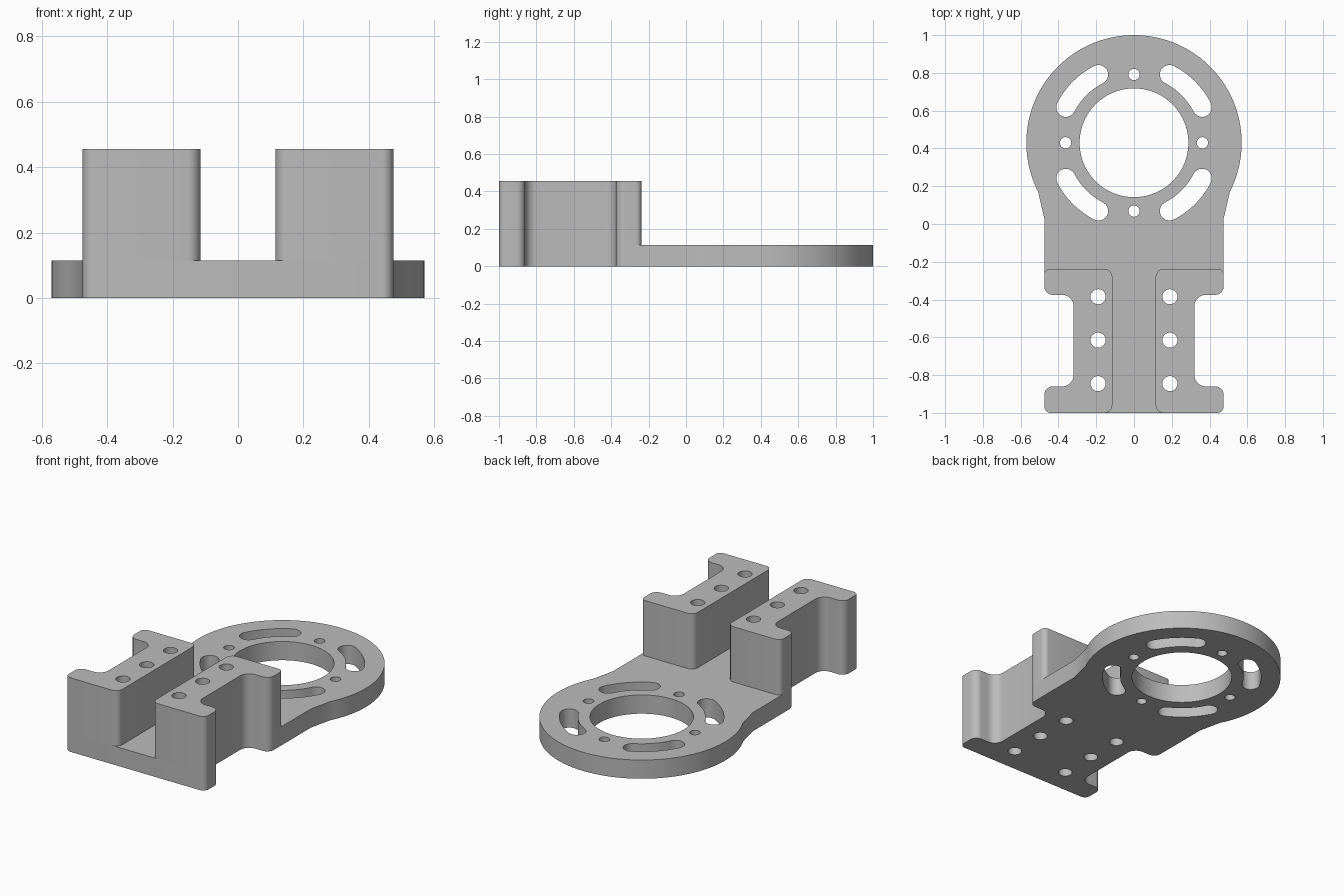
import bpy, bmesh
from math import radians, cos, sin, tan
from mathutils import Vector

cube = bpy.data.objects.get("Cube")
if cube:
    bpy.data.objects.remove(cube, do_unlink=True)

grey = bpy.data.materials.new("machined grey")
grey.use_nodes = True
GREY = (0.5, 0.5, 0.5, 1)
grey.diffuse_color = GREY
grey.node_tree.nodes["Principled BSDF"].inputs["Base Color"].default_value = GREY

PLATE_TOP, TOWER_TOP = 0.115, 0.455
RING_Y = 0.43


def arc(cx, cy, r, start, end, steps):
    """Points along an arc, angles in degrees."""
    return [(cx + r * cos(radians(start + (end - start) * i / steps)),
             cy + r * sin(radians(start + (end - start) * i / steps)))
            for i in range(steps + 1)]


def circle(cx, cy, r, steps=32):
    return arc(cx, cy, r, 0, 360, steps)[:-1]


def rounded(corners, steps=8):
    """Polygon whose corners (x, y, radius) are filleted."""
    pts = []
    for i, (x, y, r) in enumerate(corners):
        p = Vector((x, y))
        if r == 0:
            pts.append((x, y))
            continue
        a = (Vector(corners[i - 1][:2]) - p).normalized()
        b = (Vector(corners[(i + 1) % len(corners)][:2]) - p).normalized()
        half = a.angle(b) / 2
        centre = p + (a + b).normalized() * (r / sin(half))
        u = p + a * (r / tan(half)) - centre
        v = p + b * (r / tan(half)) - centre
        sweep = u.angle(v)
        for k in range(steps + 1):
            t = k / steps
            q = centre + (u * sin((1 - t) * sweep) + v * sin(t * sweep)) / sin(sweep)
            pts.append((q.x, q.y))
    return pts


def slot(mid):
    """Curved slot with round ends, centred on angle mid."""
    r, w, span = 0.407, 0.051, 17.5
    ends = [(r * cos(radians(g)), RING_Y + r * sin(radians(g)), g)
            for g in (mid - span, mid + span)]
    (ax, ay, a), (bx, by, b) = ends
    return (arc(0, RING_Y, r + w, a, b, 16)
            + arc(bx, by, w, b, b + 180, 10)[1:]
            + arc(0, RING_Y, r - w, b, a, 16)[1:]
            + arc(ax, ay, w, a + 180, a + 360, 10)[1:-1])


def extrude_profile(name, loops, bottom, top):
    """Solid from an outline and its holes."""
    curve = bpy.data.curves.new(name + "_profile", "CURVE")
    curve.dimensions = "2D"
    curve.fill_mode = "BOTH"
    curve.extrude = (top - bottom) / 2
    for pts in loops:
        spline = curve.splines.new("POLY")
        spline.points.add(len(pts) - 1)
        for point, (x, y) in zip(spline.points, pts):
            point.co = (x, y, 0, 1)
        spline.use_cyclic_u = True
    helper = bpy.data.objects.new(name + "_profile", curve)
    bpy.context.collection.objects.link(helper)
    bpy.context.view_layer.update()
    graph = bpy.context.evaluated_depsgraph_get()
    mesh = bpy.data.meshes.new_from_object(helper.evaluated_get(graph))
    bpy.data.objects.remove(helper, do_unlink=True)

    bm = bmesh.new()
    bm.from_mesh(mesh)
    bmesh.ops.remove_doubles(bm, verts=bm.verts, dist=1e-5)
    bmesh.ops.translate(bm, verts=bm.verts, vec=(0, 0, (top + bottom) / 2))
    bmesh.ops.recalc_face_normals(bm, faces=bm.faces)
    bm.to_mesh(mesh)
    bm.free()
    mesh.materials.clear()
    mesh.materials.append(grey)
    obj = bpy.data.objects.new(name, mesh)
    bpy.context.collection.objects.link(obj)
    bpy.ops.object.select_all(action="DESELECT")
    obj.select_set(True)
    bpy.context.view_layer.objects.active = obj
    bpy.ops.object.shade_smooth_by_angle(angle=radians(30))
    return obj


def mirror(corners):
    return [(-x, y, r) for x, y, r in reversed(corners)]


# Waisted side shared by the plate and the towers, front to back
side = [(0.475, -1, 0.035), (0.475, -0.86, 0.045), (0.32, -0.86, 0.06),
        (0.32, -0.375, 0.06), (0.475, -0.375, 0.045)]
bolt_y = (-0.385, -0.615, -0.845)

# Base plate: waisted foot, tapered neck and round motor ring
right_half = side + [(0.475, 0.03, 0)]
ring = [(x, y, 0) for x, y in arc(0, RING_Y, 0.57, -27, 207, 84)]
loops = [rounded(right_half + ring + mirror(right_half)),
         circle(0, RING_Y, 0.288, 80)]
for k in range(4):
    g = radians(90 * k)
    loops.append(circle(0.362 * cos(g), RING_Y + 0.362 * sin(g), 0.03, 24))
    loops.append(slot(45 + 90 * k))
loops += [circle(s * 0.19, y, 0.04) for s in (-1, 1) for y in bolt_y]
extrude_profile("base_plate", loops, 0, PLATE_TOP)

# Pair of clamping towers with bolt holes
tower = side + [(0.475, -0.238, 0.03), (0.115, -0.238, 0.04), (0.115, -1, 0.04)]
for name, s, corners in (("left_tower", 1, tower), ("right_tower", -1, mirror(tower))):
    holes = [circle(s * 0.19, y, 0.04) for y in bolt_y]
    extrude_profile(name, [rounded(corners)] + holes, PLATE_TOP, TOWER_TOP)
